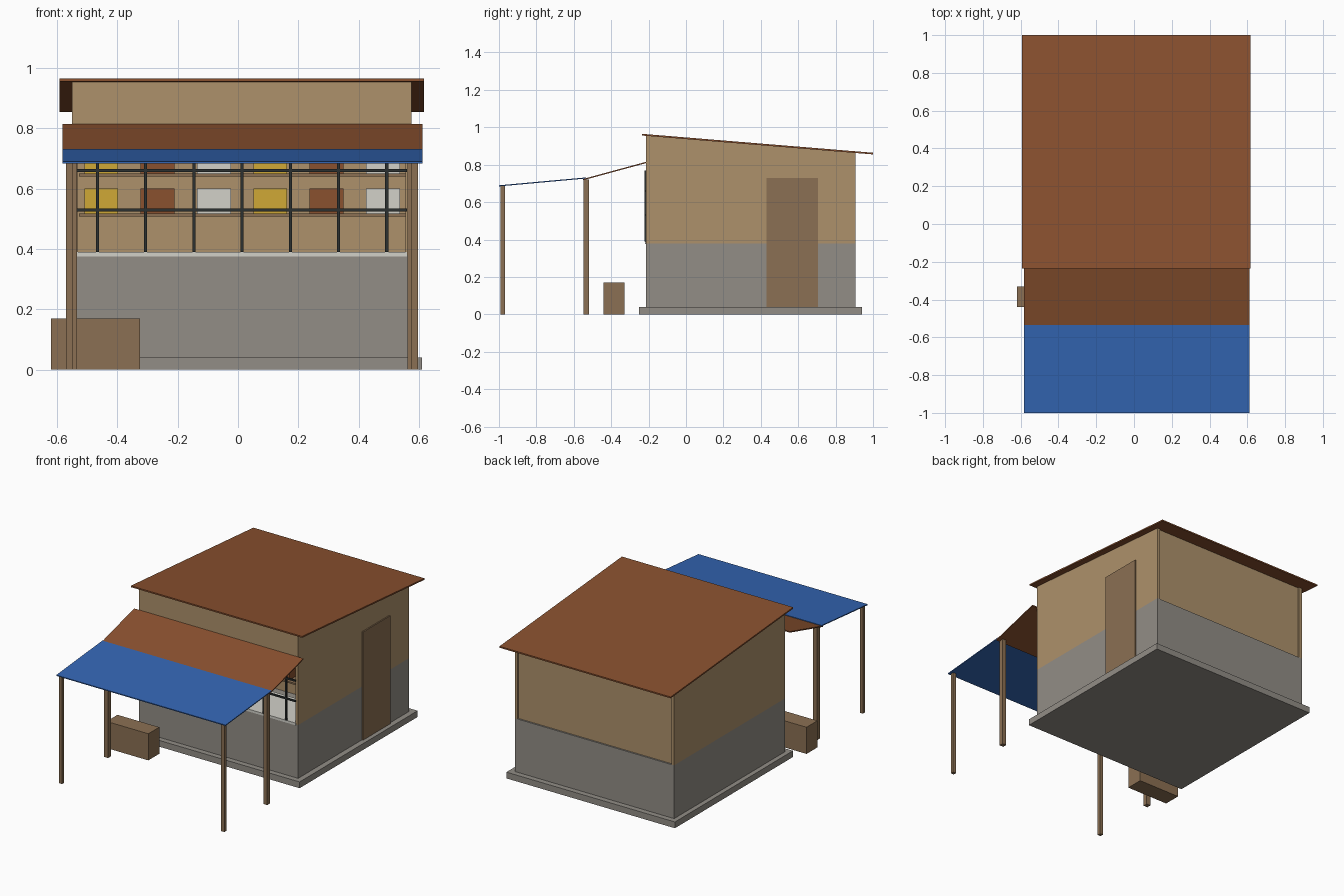
import bpy
import bmesh

cube = bpy.data.objects.get("Cube")
if cube:
    bpy.data.objects.remove(cube, do_unlink=True)


def material(name, hex_code):
    """Flat material from an sRGB hex code, stored as linear values."""
    srgb = [int(hex_code[i:i + 2], 16) / 255 for i in (0, 2, 4)]
    lin = [c / 12.92 if c <= 0.04045 else ((c + 0.055) / 1.055) ** 2.4 for c in srgb]
    mat = bpy.data.materials.new(name)
    mat.use_nodes = True
    mat.diffuse_color = (*lin, 1)
    bsdf = next(n for n in mat.node_tree.nodes if n.type == 'BSDF_PRINCIPLED')
    bsdf.inputs["Base Color"].default_value = (*lin, 1)
    return mat


RUST = material("rust_brown", "8A512F")
BLUE = material("tarp_blue", "3466B4")
TAN = material("tan_plaster", "AE916B")
GREY = material("grey_concrete", "928D86")
WOOD = material("weathered_wood", "8B7053")
PALE = material("pale_white", "D2D1C9")
YELLOW = material("mustard_yellow", "D0A936")
IRON = material("dark_iron", "2B3030")


def prism(name, mat, profile, x0, x1):
    """Extrude a side outline of (y, z) points from x0 to x1."""
    mesh = bpy.data.meshes.new(name)
    bm = bmesh.new()
    face = bm.faces.new([bm.verts.new((x0, y, z)) for y, z in profile])
    moved = bmesh.ops.extrude_face_region(bm, geom=[face])["geom"]
    verts = [v for v in moved if isinstance(v, bmesh.types.BMVert)]
    bmesh.ops.translate(bm, verts=verts, vec=(x1 - x0, 0, 0))
    bmesh.ops.recalc_face_normals(bm, faces=bm.faces)
    bm.to_mesh(mesh)
    bm.free()
    mesh.materials.append(mat)
    obj = bpy.data.objects.new(name, mesh)
    bpy.context.collection.objects.link(obj)
    return obj


def box(name, mat, x0, x1, y0, y1, z0, z1):
    return prism(name, mat, [(y0, z0), (y1, z0), (y1, z1), (y0, z1)], x0, x1)


def sheet(name, mat, x0, x1, front, back, thick):
    """Sloping roof sheet whose top runs from front to back (y, z)."""
    (y0, z0), (y1, z1) = front, back
    return prism(name, mat, [(y0, z0 - thick), (y1, z1 - thick), (y1, z1), (y0, z0)], x0, x1)


# Main dimensions
MID = 0.0135
LEFT, RIGHT = -0.55, 0.575
FRONT, BACK = -0.215, 0.905
WALL = 0.02
SILL, LINTEL = 0.38, 0.77
ROOF_FRONT, ROOF_BACK = (-0.235, 0.965), (1.0, 0.864)


def under_roof(y):
    (y0, z0), (y1, z1) = ROOF_FRONT, ROOF_BACK
    return z0 + (z1 - z0) * (y - y0) / (y1 - y0) - 0.008


def wall(name, x0, x1, y0, y1, z0):
    """Upper wall with its top cut to the roof slope."""
    outline = [(y0, z0), (y1, z0), (y1, under_roof(y1)), (y0, under_roof(y0))]
    return prism(name, TAN, outline, x0, x1)


# Base and walls
box("base_slab", GREY, -0.58, 0.61, -0.25, 0.94, 0, 0.04)
box("lower_walls", GREY, LEFT, RIGHT, FRONT, BACK, 0.04, SILL)
wall("right_wall", LEFT, LEFT + WALL, FRONT, BACK, SILL)
wall("left_wall", RIGHT - WALL, RIGHT, FRONT, BACK, SILL)
wall("back_wall", LEFT + WALL, RIGHT - WALL, BACK - 0.03, BACK - 0.01, SILL)
wall("front_header", LEFT + WALL, RIGHT - WALL, FRONT, FRONT + WALL, LINTEL)
wall("shelf_backing", LEFT + WALL, RIGHT - WALL, 0.12, 0.14, SILL)
box("side_door", WOOD, RIGHT - 0.005, RIGHT + 0.008, 0.43, 0.705, 0.04, 0.73)

# Roof and awnings
sheet("main_roof", RUST, -0.592, 0.617, ROOF_FRONT, ROOF_BACK, 0.009)
sheet("upper_awning", RUST, -0.583, 0.612, (-0.55, 0.724), (FRONT, 0.815), 0.007)
sheet("tarp_awning", BLUE, -0.583, 0.612, (-1.0, 0.69), (-0.535, 0.732), 0.006)

# Awning posts
for side, label in ((-1, "right"), (1, "left")):
    for row, y, offset, half, top in (("front", -0.98, 0.573, 0.011, 0.686),
                                      ("inner", -0.533, 0.562, 0.014, 0.722)):
        x = MID + side * offset
        box(f"{row}_post_{label}", WOOD, x - half, x + half, y - half, y + half, 0, top)

# Serving counter and window bars
box("counter", PALE, -0.534, 0.56, FRONT - 0.003, 0.06, 0.375, 0.39)
for i in range(7):
    x = MID + (i - 3) * 0.16
    box(f"upright_bar_{i + 1}", IRON, x - 0.005, x + 0.005, -0.223, -0.213, 0.39, LINTEL)
for i, z in enumerate((0.53, 0.66)):
    box(f"cross_bar_{i + 1}", IRON, -0.534, 0.56, -0.223, -0.213, z - 0.005, z + 0.005)

# Shelves with boxed goods
for row, z in enumerate((0.518, 0.65)):
    box(f"shelf_{row + 1}", WOOD, -0.528, 0.555, 0.0, 0.12, z - 0.01, z)
    for i in range(6):
        x = MID + (i - 2.5) * 0.187
        box(f"goods_{row + 1}_{i + 1}", (YELLOW, RUST, PALE)[i % 3],
            x - 0.056, x + 0.056, 0.02, 0.1, z, z + 0.082)

# Bench beside the entrance
box("bench", WOOD, -0.62, -0.325, -0.44, -0.33, 0, 0.17)
